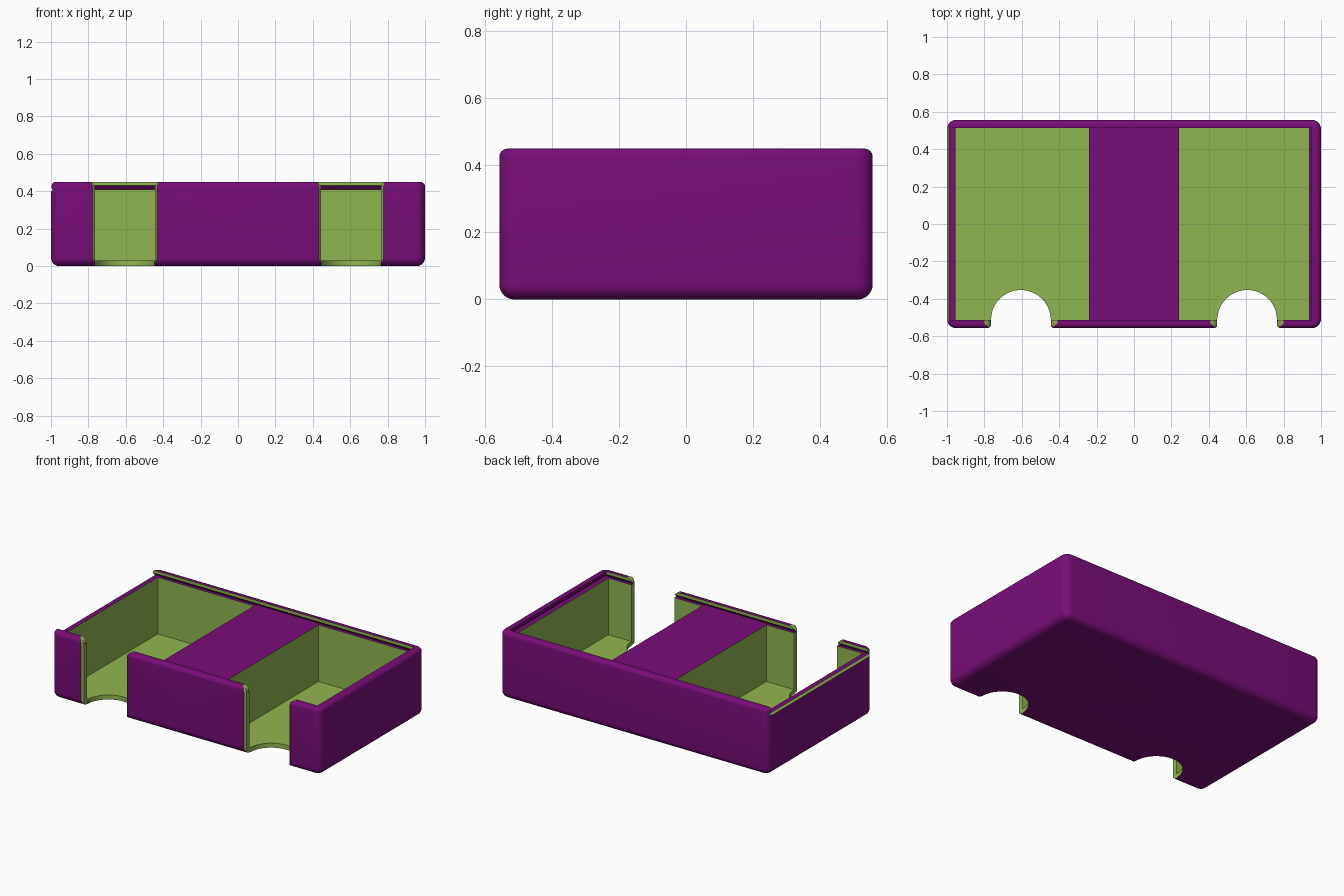
import bpy, bmesh, math

if "Cube" in bpy.data.objects:
    bpy.data.objects.remove(bpy.data.objects["Cube"])

def material(name, rgb):
    m = bpy.data.materials.new(name)
    m.diffuse_color = (*rgb, 1)
    m.use_nodes = True
    m.node_tree.nodes["Principled BSDF"].inputs["Base Color"].default_value = m.diffuse_color
    return m

PURPLE = material("purple", (0.19, 0.004, 0.19))
GREEN = material("leaf green", (0.28, 0.47, 0.08))

def loft(name, sections, mat_rule):
    """Skin a closed solid through matching rings of points."""
    bm = bmesh.new()
    rings = [[bm.verts.new(p) for p in s] for s in sections]
    n = len(rings[0])
    for a, b in zip(rings, rings[1:]):
        for i in range(n):
            j = (i + 1) % n
            bm.faces.new((a[i], a[j], b[j], b[i]))
    bm.faces.new(rings[0][::-1])
    bm.faces.new(rings[-1])
    bmesh.ops.recalc_face_normals(bm, faces=bm.faces)
    for f in bm.faces:
        f.material_index = mat_rule(f)
    me = bpy.data.meshes.new(name)
    bm.to_mesh(me)
    bm.free()
    me.materials.append(PURPLE)
    me.materials.append(GREEN)
    ob = bpy.data.objects.new(name, me)
    bpy.context.collection.objects.link(ob)
    return ob

def rounded_rect(hx, hy, r, z, steps=8):
    pts = []
    for k, (sx, sy) in enumerate(((1, 1), (-1, 1), (-1, -1), (1, -1))):
        for i in range(steps + 1):
            a = math.pi / 2 * (k + i / steps)
            pts.append((sx * (hx - r) + r * math.cos(a),
                        sy * (hy - r) + r * math.sin(a), z))
    return pts

def box(name, x0, x1, y0, y1, z0, z1):
    ring = ((x0, y0), (x1, y0), (x1, y1), (x0, y1))
    return loft(name, [[(x, y, z) for x, y in ring] for z in (z0, z1)], lambda f: 1)

# Tray body: rounded box with a larger bottom fillet than top fillet
HX, HY, H, CORNER = 1.0, 0.557, 0.45, 0.05
layers = []
for i in range(9):
    a = math.pi / 2 * i / 8
    layers.append((0.045 * (1 - math.sin(a)), 0.045 * (1 - math.cos(a))))
for i in range(7):
    a = math.pi / 2 * i / 6
    layers.append((0.025 * (1 - math.cos(a)), H - 0.025 * (1 - math.sin(a))))
tray = loft("tray", [rounded_rect(HX - d, HY - d, CORNER - d, z) for d, z in layers],
            lambda f: 0)

cutters = []

# Two compartments
cutters.append(box("left_compartment", -0.955, -0.24, -0.512, 0.512, 0.03, 0.418))
cutters.append(box("right_compartment", 0.24, 0.935, -0.512, 0.512, 0.03, 0.418))

# Dovetail lid slot, open and flared at the left end
def slot_section(x, o=0.0, taper=0.0):
    half = [(0.533 + o, 0.41 - o, taper), (0.514 + o, 0.43, 0), (0.514 + o, 0.48, 0)]
    pts = [(x + t, y, z) for y, z, t in half]
    return pts + [(px, -py, pz) for px, py, pz in reversed(pts)]

def slot_colour(f):
    c = f.calc_center_median()
    flare = c.x < -0.98
    lip = abs(f.normal.y) > 0.95 and c.z > 0.43
    return 1 if flare or lip else 0

cutters.append(loft("lid_slot", [slot_section(-1.03, 0.042), slot_section(-0.988),
                                 slot_section(0.95, 0, 0.02)], slot_colour))

# Finger notches: wall opening with rounded top corners plus a round floor cut
def notch_section(cx, y, o):
    w, r = 0.16 + o, 0.035
    right = [(w, -0.1)]
    for i in range(7):
        a = math.pi / 2 * i / 6
        right.append((w + r * (1 - math.cos(a)), 0.415 + r * math.sin(a)))
    right.append((w + r, 0.5))
    pts = right + [(-x, z) for x, z in reversed(right)]
    return [(cx + x, y, z) for x, z in pts]

for side, cx in (("left", -0.605), ("right", 0.605)):
    cutters.append(loft(side + "_wall_notch",
                        [notch_section(cx, -0.605, 0.06), notch_section(cx, -0.545, 0),
                         notch_section(cx, -0.505, 0)], lambda f: 1))
    circle = [(cx + 0.159 * math.cos(2 * math.pi * i / 48),
               -0.512 + 0.159 * math.sin(2 * math.pi * i / 48)) for i in range(48)]
    cutters.append(loft(side + "_floor_notch",
                        [[(x, y, z) for x, y in circle] for z in (-0.12, 0.1)], lambda f: 1))

# Cut everything out of the tray, keeping the cutters' colours
bpy.context.view_layer.objects.active = tray
tray.select_set(True)
for c in cutters:
    mod = tray.modifiers.new(c.name, 'BOOLEAN')
    mod.operation = 'DIFFERENCE'
    mod.solver = 'EXACT'
    mod.material_mode = 'TRANSFER'
    mod.object = c
    bpy.ops.object.modifier_apply(modifier=mod.name)
    bpy.data.objects.remove(c)

bpy.ops.object.shade_smooth_by_angle(angle=math.radians(30))
